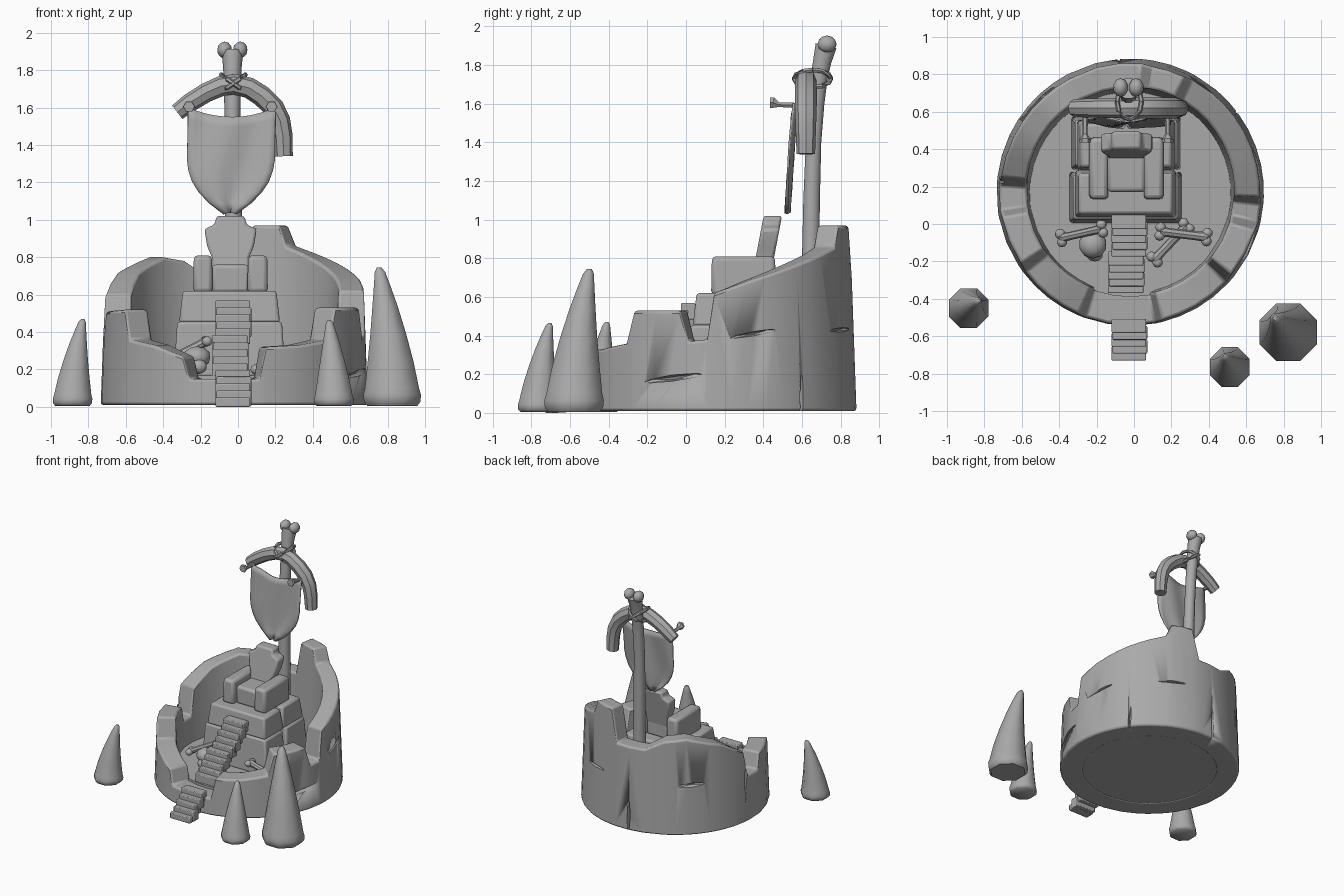
import bpy, bmesh, math
from mathutils import Vector, Matrix

if "Cube" in bpy.data.objects:
    bpy.data.objects.remove(bpy.data.objects["Cube"])

mat = bpy.data.materials.new("stone_grey")
mat.diffuse_color = (0.4, 0.4, 0.4, 1)
mat.use_nodes = True
mat.node_tree.nodes["Principled BSDF"].inputs["Base Color"].default_value = mat.diffuse_color
CX, CY = -0.02, 0.17          # tower centre


def finish(name, bm, bevel=0, angle=35):
    bmesh.ops.recalc_face_normals(bm, faces=bm.faces)
    me = bpy.data.meshes.new(name)
    bm.to_mesh(me)
    bm.free()
    ob = bpy.data.objects.new(name, me)
    bpy.context.collection.objects.link(ob)
    me.materials.append(mat)
    if bevel:
        m = ob.modifiers.new("bevel", 'BEVEL')
        m.width, m.segments, m.limit_method, m.angle_limit = bevel, 2, 'ANGLE', math.radians(30)
    bpy.context.view_layer.objects.active = ob
    ob.select_set(True)
    bpy.ops.object.shade_smooth_by_angle(angle=math.radians(angle))
    ob.select_set(False)
    return ob


def loft(name, rings, bevel=0, angle=40, closed=False):
    """Skin a list of equal rings of points, capping the ends."""
    bm = bmesh.new()
    vs = [[bm.verts.new(p) for p in r] for r in rings]
    n = len(rings[0])
    for i in range(len(vs) if closed else len(vs) - 1):
        a, b = vs[i], vs[(i + 1) % len(vs)]
        for j in range(n):
            bm.faces.new((a[j], a[(j + 1) % n], b[(j + 1) % n], b[j]))
    if not closed:
        bm.faces.new(vs[0])
        bm.faces.new(vs[-1])
    return finish(name, bm, bevel, angle)


def tube(name, path, radii, sides=10, angle=40):
    path = [Vector(p) for p in path]
    rings = []
    for i, p in enumerate(path):
        t = (path[min(i + 1, len(path) - 1)] - path[max(i - 1, 0)]).normalized()
        u = t.cross(Vector((0, 1, 0)) if abs(t.y) < 0.8 else Vector((0, 0, 1))).normalized()
        v = t.cross(u)
        rings.append([p + radii[i] * (math.cos(a) * u + math.sin(a) * v)
                      for a in (2 * math.pi * k / sides for k in range(sides))])
    return loft(name, rings, 0, angle)


def block(name, x, y, z, taper=0.0, bevel=0.015):
    """Box with its top pulled in by taper."""
    def ring(h, t):
        return [(x[0] + t, y[0] + t, h), (x[1] - t, y[0] + t, h), (x[1] - t, y[1] - t, h), (x[0] + t, y[1] - t, h)]
    return loft(name, [ring(z[0], 0), ring(z[1], taper)], bevel)


def balls(name, spots):
    """Rounded lumps given as (centre, radii)."""
    bm = bmesh.new()
    for c, s in spots:
        bmesh.ops.create_icosphere(bm, subdivisions=2, radius=1, matrix=Matrix.Translation(c) @ Matrix.Diagonal((*s, 1)))
    return finish(name, bm, 0, 60)


# Round ruined wall: rim height against angle, with steep steps between blocks
rim = [(-76, 0.32), (-60, 0.33), (-43, 0.36), (-39, 0.53), (-17, 0.53), (-13, 0.37), (-5, 0.38),
       (-2, 0.62), (12, 0.68), (36, 0.77), (50, 0.82), (61, 0.86), (65, 0.97), (80, 0.97), (85, 0.70),
       (105, 0.70), (118, 0.78), (132, 0.80), (155, 0.72), (173, 0.60), (177, 0.38), (188, 0.38),
       (191, 0.51), (213, 0.52), (217, 0.36), (232, 0.33), (247, 0.27), (250, 0.15), (281, 0.15)]
rings = []
for i, (a, h) in enumerate(rim):
    b, g = rim[(i + 1) % len(rim)]
    b += 360 if b < a else 0
    n = max(1, round((b - a) / 9))
    for k in range(n):
        t = math.radians(a + (b - a) * k / n)
        z = h + (g - h) * k / n
        c, s = math.cos(t), math.sin(t)
        rings.append([(CX + r * c, CY + r * s, q) for r, q in
                      ((0.715, 0.01), (0.715 - 0.035 * z, z), (0.545 + 0.02 * z, z), (0.53, 0.01))])
wall = loft("round_wall", rings, 0.014, 35, True)

# Cracks cut into the wall: angle, height, half length, half width, tilt
bm = bmesh.new()
for a, z, ln, w, tilt in ((-20, 0.18, 0.22, 0.016, 7), (37, 0.08, 0.14, 0.012, 88), (95, 0.12, 0.16, 0.014, 90),
                          (135, 0.42, 0.13, 0.018, 3), (15, 0.41, 0.16, 0.012, 10),
                          (175, 0.40, 0.16, 0.012, 85), (65, 0.43, 0.15, 0.012, 2)):
    t = math.radians(a)
    m = (Matrix.Translation((CX + 0.705 * math.cos(t), CY + 0.705 * math.sin(t), z))
         @ Matrix.Rotation(t, 4, 'Z') @ Matrix.Rotation(math.radians(tilt), 4, 'X') @ Matrix.Diagonal((0.04, ln, w, 1)))
    bmesh.ops.create_icosphere(bm, subdivisions=1, radius=1, matrix=m)
cutter = finish("crack_cutter", bm)
cutter.hide_render = True
cutter.hide_viewport = True
cut = wall.modifiers.new("cracks", 'BOOLEAN')
cut.object, cut.solver = cutter, 'EXACT'

# Courtyard floor
bm = bmesh.new()
bmesh.ops.create_cone(bm, cap_ends=True, segments=40, radius1=0.56, radius2=0.56, depth=0.155,
                      matrix=Matrix.Translation((CX, CY, 0.0905)))
finish("courtyard_floor", bm)

# Stepped platform of four stone blocks
block("lower_front_block", (-0.345, 0.255), (0.005, 0.28), (0.16, 0.455), 0.02)
block("lower_back_block", (-0.335, 0.25), (0.29, 0.575), (0.16, 0.455), 0.02)
block("upper_front_block", (-0.315, 0.225), (0.035, 0.29), (0.45, 0.62), 0.02)
block("upper_back_block", (-0.305, 0.22), (0.285, 0.555), (0.45, 0.62), 0.02)

# Throne
for name, x in (("left_arm", (-0.24, -0.135)), ("right_arm", (0.05, 0.16))):
    block(name, x, (0.13, 0.465), (0.61, 0.81), 0.004, 0.022)
block("seat", (-0.14, 0.06), (0.17, 0.44), (0.61, 0.76), 0, 0.02)
outline = [(0.10, 0.62), (0.10, 0.8), (0.125, 0.86), (0.14, 0.95), (0.085, 0.975), (0.075, 1.02)]
outline += [(-x, z) for x, z in reversed(outline)]
loft("throne_back", [[(x - 0.04, y + 0.19 * (z - 0.8), z) for x, z in outline] for y in (0.36, 0.455)], 0.014)

# Stair flights: x range, lowest y, lowest tread height
for name, x, y0, z0 in (("upper_stairs", (-0.12, 0.07), -0.175, 0.42), ("middle_stairs", (-0.14, 0.055), -0.37, 0.235),
                        ("lower_stairs", (-0.12, 0.07), -0.73, 0.05)):
    for i in range(5):
        y, z = y0 + 0.037 * i, z0 + 0.037 * i
        o = 0.006 * (i % 2)
        block(name, (x[0] + o, x[1] - 0.005 + o), (y, y + 0.075), (max(z - 0.085, 0.0), z), 0, 0.006)

# Bone mast with knobbed top
tube("mast", [(-0.02, 0.635, 0.16), (-0.02, 0.645, 0.8), (-0.025, 0.65, 1.1), (-0.03, 0.66, 1.4), (-0.03, 0.675, 1.6),
              (-0.03, 0.69, 1.74), (-0.03, 0.705, 1.82), (-0.03, 0.725, 1.90)],
     [0.05, 0.047, 0.045, 0.042, 0.043, 0.046, 0.05, 0.058])
balls("mast_knobs", [((s * 0.042 - 0.03, 0.73, 1.908), (0.04, 0.05, 0.045)) for s in (-1, 1)])

# Curved horn crosspiece and its lashing
tube("horn_crosspiece", [(-0.325, 0.62, 1.575), (-0.26, 0.62, 1.625), (-0.17, 0.62, 1.68), (-0.09, 0.62, 1.715),
                         (-0.02, 0.62, 1.725), (0.06, 0.62, 1.705), (0.13, 0.62, 1.66), (0.19, 0.62, 1.6),
                         (0.225, 0.62, 1.53), (0.24, 0.62, 1.45), (0.245, 0.62, 1.34)],
     [0.045, 0.05, 0.052, 0.054, 0.055, 0.056, 0.057, 0.057, 0.055, 0.052, 0.048], 8)
for s in (-1, 1):
    pts = []
    for k in range(13):
        t = 2 * math.pi * k / 12
        pts.append((-0.025 + s * 0.065 * math.cos(t), 0.655 + 0.095 * math.sin(t), 1.73 + 0.045 * math.cos(t)))
    tube("rope_lashing", pts, [0.013] * 13, 6)

# Hanging banner, sagging between its pegs
cols = 12
rows = 10
rings = []
edge = [(0.0, 0.235), (0.5, 0.235), (0.66, 0.22), (0.82, 0.16), (0.93, 0.09), (1.0, 0.03)]


def half_width(t):
    for (a, p), (b, q) in zip(edge, edge[1:]):
        if t <= b:
            return p + (q - p) * (t - a) / (b - a)
    return edge[-1][1]


bm = bmesh.new()
grid = []
for i in range(rows + 1):
    t = i / rows
    row = []
    for j in range(cols + 1):
        u = 2 * j / cols - 1
        z = 1.60 - 0.565 * t - 0.05 * (1 - u * u) * (1 - t)
        y = 0.565 - 0.035 * t - 0.012 * math.cos(5 * u + 3 * t)
        row.append(bm.verts.new((-0.033 + u * half_width(t) - 0.01 * t, y, z)))
    grid.append(row)
for a, b in zip(grid, grid[1:]):
    for j in range(cols):
        bm.faces.new((a[j], a[j + 1], b[j + 1], b[j]))
banner = finish("banner", bm, 0, 50)
sol = banner.modifiers.new("thickness", 'SOLIDIFY')
sol.thickness = 0.01
for x in (-0.262, 0.18):
    tube("banner_peg", [(x, 0.435, 1.605), (x, 0.45, 1.605), (x, 0.48, 1.595), (x, 0.60, 1.59)],
         [0.03, 0.032, 0.014, 0.016], 6)

# Ground spikes: base, radius, height, tip offset
for x, y, r, h, dx, dy in ((-0.885, -0.45, 0.117, 0.47, 0.055, 0.04), (0.513, -0.765, 0.117, 0.465, -0.025, 0.06),
                           (0.825, -0.58, 0.17, 0.745, -0.07, 0.08)):
    prof = [(0, 0.85), (0.03, 0.96), (0.08, 0.98), (0.13, 0.92), (0.32, 0.78), (0.52, 0.61), (0.72, 0.43),
            (0.88, 0.27), (0.965, 0.18), (1, 0.08)]
    rings = [[(x + dx * t ** 1.8 + r * k * math.cos(a), y + dy * t ** 1.8 + r * k * math.sin(a), 0.005 + (h - 0.005) * t)
              for a in (math.pi * (2 * q + 1) / 8 for q in range(8))] for t, k in prof]
    loft("ground_spike", rings, 0, 50)

# Skull with eye sockets, and loose bones
balls("skull", [((-0.22, -0.11, 0.265), (0.075, 0.075, 0.06)), ((-0.21, -0.165, 0.215), (0.045, 0.035, 0.04))])
for a, b, r in (((-0.39, -0.075, 0.24), (-0.17, -0.025, 0.35), 0.022), ((0.11, -0.19, 0.2), (0.28, -0.01, 0.23), 0.024),
                ((0.14, -0.04, 0.27), (0.39, -0.07, 0.23), 0.024)):
    a, b = Vector(a), Vector(b)
    side = (b - a).cross(Vector((0, 0, 1))).normalized() * 0.022
    tube("loose_bone", [a, a.lerp(b, 0.2), a.lerp(b, 0.8), b], [r * 1.2, r, r, r * 1.2], 8)
    balls("bone_ends", [(p + s * side, (0.028, 0.028, 0.028)) for p in (a, b) for s in (-1, 1)])
